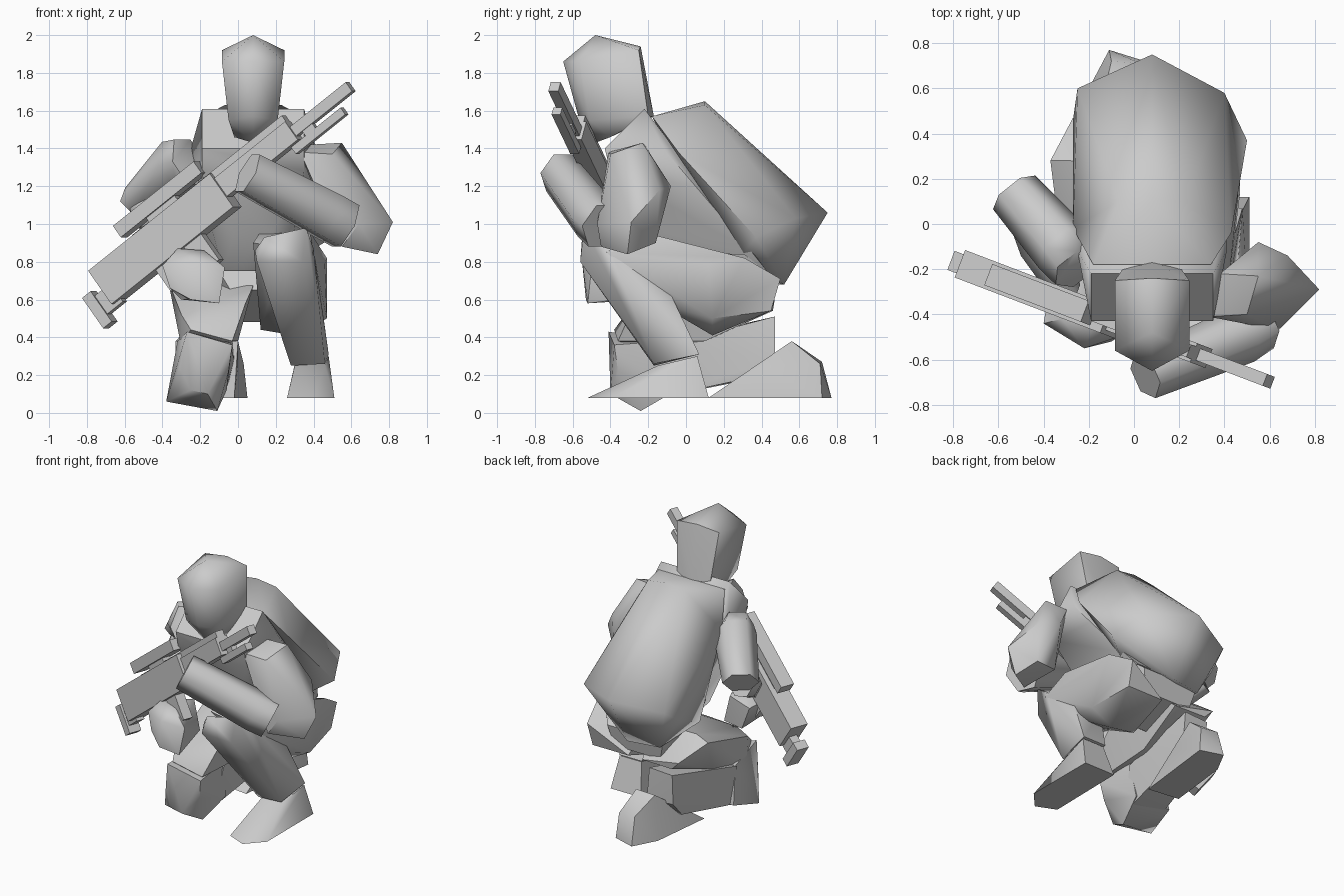
import bpy, bmesh
from mathutils import Vector, Matrix
from math import cos, sin, tau, radians

CX = 0.08  # body symmetry plane


def finish(name, bm, angle=35):
    bmesh.ops.recalc_face_normals(bm, faces=bm.faces)
    me = bpy.data.meshes.new(name)
    bm.to_mesh(me)
    bm.free()
    ob = bpy.data.objects.new(name, me)
    bpy.context.collection.objects.link(ob)
    bpy.ops.object.select_all(action='DESELECT')
    ob.select_set(True)
    bpy.context.view_layer.objects.active = ob
    bpy.ops.object.shade_smooth_by_angle(angle=radians(angle))
    return ob


def hull(name, pts, angle=35):
    """Faceted solid wrapped around a few corner points."""
    bm = bmesh.new()
    for p in pts:
        bm.verts.new(p)
    res = bmesh.ops.convex_hull(bm, input=bm.verts)
    loose = {g for g in res['geom_interior'] + res['geom_unused']
             if isinstance(g, bmesh.types.BMVert)}
    bmesh.ops.delete(bm, geom=list(loose), context='VERTS')
    return finish(name, bm, angle)


def sym_hull(name, half, angle=35):
    """Hull mirrored about the body plane; half points use x offsets."""
    return hull(name, [(CX + s * x, y, z) for x, y, z in half
                       for s in ((1, -1) if x else (1,))], angle)


def limb(name, path, sides=6, angle=65):
    """Tapered prism along path of (point, width, depth)."""
    bm = bmesh.new()
    axis = (Vector(path[-1][0]) - Vector(path[0][0])).normalized()
    ref = Vector((0, 0, 1)) if abs(axis.z) < 0.8 else Vector((0, -1, 0))
    side = axis.cross(ref).normalized()
    up = side.cross(axis)
    rings = []
    for p, w, d in path:
        rings.append([bm.verts.new(Vector(p) + side * w * cos(tau * i / sides)
                                   + up * d * sin(tau * i / sides))
                      for i in range(sides)])
    for a, b in zip(rings, rings[1:]):
        for i in range(sides):
            j = (i + 1) % sides
            bm.faces.new((a[i], a[j], b[j], b[i]))
    bm.faces.new(rings[0])
    bm.faces.new(rings[-1])
    return finish(name, bm, angle)


# Head with peaked helmet
sym_hull("head", [(0, -.48, 2.0), (0, -.65, 1.86), (.165, -.56, 1.86),
                  (.165, -.25, 1.92), (0, -.24, 1.94), (.13, -.20, 1.57),
                  (0, -.17, 1.57), (0, -.57, 1.57), (.13, -.51, 1.55),
                  (0, -.48, 1.43), (.1, -.4, 1.46)], 62)

# Chest, pack and hips
sym_hull("torso", [(.27, -.22, 1.61), (.27, -.43, 1.40), (.27, -.40, 1.28),
                   (.33, -.12, 1.40), (.33, .05, 1.2), (.22, -.25, .98),
                   (.10, -.28, .95), (.16, -.15, .75), (.3, .35, .85),
                   (.25, .43, .75)], 50)
hull("backpack", [(-.18, -.18, 1.57), (.34, -.18, 1.57), (-.07, .10, 1.63),
                  (.23, .10, 1.63), (.08, .10, 1.65), (.08, .75, 1.06),
                  (-.25, .60, 1.0), (.40, .58, 1.03), (.50, .37, .93),
                  (-.27, .46, .90), (-.27, -.02, 1.36), (.43, -.04, 1.38),
                  (-.27, .12, 1.18), (.43, .12, 1.18), (-.25, .2, .79),
                  (.36, .3, .84), (-.13, .48, .68), (.10, .52, .68)], 70)
sym_hull("hips", [(.24, .0, .85), (.3, .31, .84), (.22, .46, .72),
                  (.18, .43, .57), (.16, .15, .48), (.12, -.08, .65)])

# Raised leg
hull("raised_thigh", [(.12, -.24, .96), (.38, -.24, .96), (.08, -.42, .9),
                      (.40, -.42, .85), (.46, .12, .79), (.12, .12, .79),
                      (.47, .31, .82), (.43, .50, .71), (.42, .45, .54),
                      (.47, .14, .50), (.30, .14, .41), (.12, .14, .44),
                      (.14, .45, .54), (.16, -.15, .58), (.40, -.15, .58)], 50)
hull("raised_shin", [(.09, -.51, .86), (.14, -.55, .93), (.36, -.54, .98),
                     (.40, -.40, .87), (.10, -.40, .85), (.43, -.10, .67),
                     (.20, -.10, .67), (.10, -.55, .80), (.34, -.56, .80),
                     (.28, -.17, .25), (.46, -.17, .26), (.48, .07, .31),
                     (.30, .07, .31)], 70)
hull("front_foot", [(.26, -.46, .08), (.40, -.52, .08), (.51, -.40, .08),
                    (.51, .12, .08), (.27, .12, .08), (.30, -.15, .25),
                    (.46, -.15, .25), (.48, .06, .30), (.31, .06, .30)], 50)

# Kneeling leg
hull("kneeling_thigh", [(-.25, -.38, .44), (-.03, -.36, .38), (-.19, -.30, .55),
                        (.04, -.27, .58), (.08, -.10, .67), (.08, .25, .72),
                        (-.28, .28, .74), (-.37, .28, .70), (-.30, -.27, .52),
                        (-.21, .46, .54), (-.27, .47, .60), (.03, .45, .54),
                        (.0, .10, .38), (-.28, .10, .42), (-.30, -.25, .35)])
hull("knee", [(-.38, -.28, .06), (-.11, -.24, .01), (-.25, -.40, .12),
              (-.16, -.40, .10), (-.31, -.37, .24), (-.05, -.36, .22),
              (-.27, -.41, .43), (-.03, -.38, .36), (-.06, -.05, .12),
              (-.34, -.05, .12), (-.32, -.10, .38), (-.05, -.1, .38)], 50)
hull("kneeling_shin", [(-.33, -.15, .10), (-.08, -.15, .08), (-.33, -.1, .38),
                       (-.04, -.1, .36), (-.22, .36, .18), (-.04, .36, .19),
                       (-.22, .46, .29), (-.02, .47, .28), (-.22, .47, .50),
                       (-.04, .47, .51)])
hull("rear_foot", [(-.11, .77, .08), (.05, .72, .08), (-.20, .60, .08),
                   (-.25, .15, .08), (-.02, .12, .08), (-.14, .55, .37),
                   (.0, .56, .38), (-.10, .72, .27), (.03, .71, .26),
                   (-.16, .40, .25), (.0, .40, .25)], 50)

# Supporting arm
hull("support_upper_arm", [(.33, -.41, 1.38), (.38, -.22, 1.42), (.55, -.23, 1.43),
                           (.50, -.40, 1.37), (.55, -.08, 1.20), (.68, -.14, 1.18),
                           (.82, -.29, 1.01), (.68, -.16, .90), (.74, -.31, .84),
                           (.64, -.47, 1.0), (.55, -.45, .88), (.50, -.2, .92)], 45)
limb("support_forearm", [((.57, -.44, .99), .12, .14), ((.48, -.49, 1.04), .13, .14),
                         ((.05, -.67, 1.27), .11, .125)])

# Trigger arm
limb("trigger_upper_arm", [((-.26, -.20, 1.33), .11, .15), ((-.31, -.11, 1.31), .14, .16),
                           ((-.53, .14, 1.12), .12, .09)])
limb("trigger_forearm", [((-.50, .09, 1.08), .08, .09), ((-.42, -.10, 1.0), .09, .10),
                         ((-.30, -.30, .86), .07, .08)])
hull("trigger_hand", [(-.40, -.44, .78), (-.32, -.42, .87), (-.18, -.45, .86),
                      (-.22, -.55, .80), (-.07, -.50, .77), (-.10, -.52, .58),
                      (-.25, -.53, .60), (-.36, -.46, .66), (-.36, -.20, .76),
                      (-.22, -.18, .82), (-.16, -.20, .62), (-.30, -.20, .60)], 50)

# Rifle frame: along the barrel, upward, and across
butt = Vector((-.72, -.195, .68))
along = (Vector((.58, -.69, 1.72)) - butt).normalized()
across = along.cross(Vector((0, 0, 1))).normalized()
upward = across.cross(along)
frame = Matrix((along, across, upward)).transposed().to_4x4()
frame.translation = butt


def gun_box(name, s0, s1, t0, t1, half):
    bm = bmesh.new()
    fit = (Matrix.Translation(((s0 + s1) / 2, 0, (t0 + t1) / 2))
           @ Matrix.Diagonal((s1 - s0, half * 2, t1 - t0, 1)))
    bmesh.ops.create_cube(bm, size=1, matrix=frame @ fit)
    finish(name, bm)


for name, *dims in [
        ("rifle_butt_plate", -.12, -.06, -.20, .0, .045),
        ("rifle_butt_neck", -.08, .05, -.15, -.03, .03),
        ("rifle_receiver", .0, .86, -.13, .09, .065),
        ("rifle_top_rail", .30, 1.36, .06, .10, .03),
        ("rifle_fore_end", .84, 1.36, -.06, .06, .045),
        ("rifle_scope", .25, .82, .125, .20, .05),
        ("rifle_scope_mount", .42, .62, .08, .14, .03),
        ("rifle_barrel", 1.3, 1.755, -.035, .025, .028),
        ("rifle_under_barrel", 1.3, 1.65, -.11, -.065, .025),
        ("rifle_barrel_clamp", 1.40, 1.47, -.09, .0, .02),
        ("rifle_grip", .50, .62, -.30, -.12, .035),
        ("rifle_magazine", .30, .42, -.27, -.12, .035)]:
    gun_box(name, *dims)
